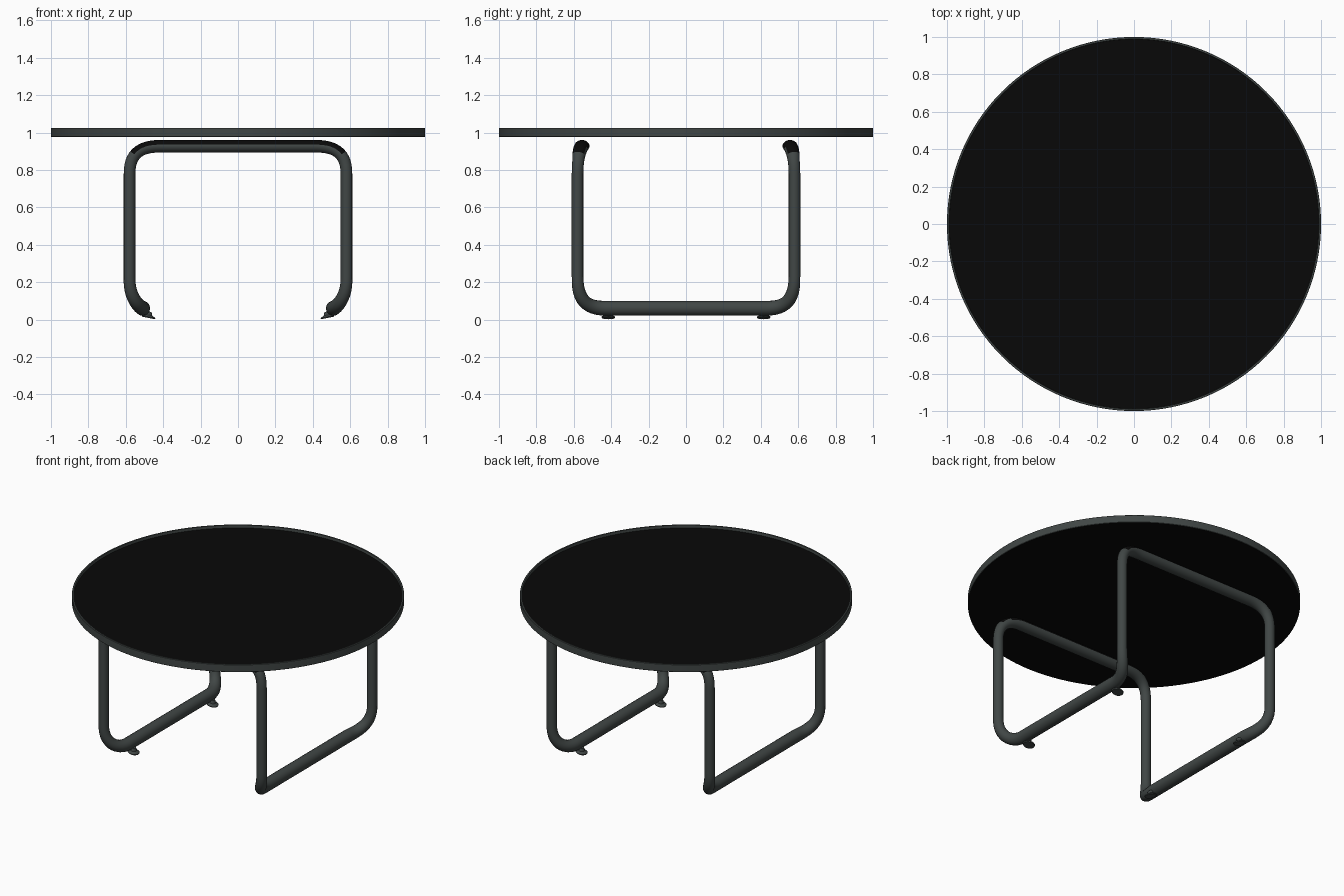
import bpy, bmesh, math
from mathutils import Vector

if "Cube" in bpy.data.objects:
    bpy.data.objects.remove(bpy.data.objects["Cube"])


def material(name, rgb):
    m = bpy.data.materials.new(name)
    m.diffuse_color = (*rgb, 1)
    m.use_nodes = True
    m.node_tree.nodes["Principled BSDF"].inputs["Base Color"].default_value = m.diffuse_color
    return m


GREY = material("dark_grey_metal", (0.052, 0.062, 0.060))
BLACK = material("black", (0.0027, 0.0027, 0.0027))


def add_object(name, mesh, angle=35):
    ob = bpy.data.objects.new(name, mesh)
    bpy.context.collection.objects.link(ob)
    bpy.ops.object.select_all(action='DESELECT')
    ob.select_set(True)
    bpy.context.view_layer.objects.active = ob
    bpy.ops.object.shade_smooth_by_angle(angle=math.radians(angle))
    return ob


def lathe(name, profile, sides, centre=(0, 0, 0), black_caps=False, tilt=0.0):
    """Stack rings of (radius, z), capped at both ends; tilt slopes it along x."""
    bm = bmesh.new()
    rings = []
    for r, z in profile:
        ring = []
        for i in range(sides):
            a = 2 * math.pi * i / sides
            x, y = r * math.cos(a), r * math.sin(a)
            ring.append(bm.verts.new((centre[0] + x, centre[1] + y, centre[2] + z + tilt * x)))
        rings.append(ring)
    for a, b in zip(rings, rings[1:]):
        for i in range(sides):
            j = (i + 1) % sides
            bm.faces.new((a[i], a[j], b[j], b[i]))
    bm.faces.new(rings[0][::-1])
    bm.faces.new(rings[-1])
    mesh = bpy.data.meshes.new(name)
    bm.to_mesh(mesh)
    bm.free()
    mesh.materials.append(GREY)
    if black_caps:
        mesh.materials.append(BLACK)
        for f in mesh.polygons:
            f.material_index = 1 if len(f.vertices) > 4 else 0
    return add_object(name, mesh)


# Round table top: black faces, grey rim standing slightly proud of the top
lathe("table_top", [(0.998, 0.976), (1.0, 0.978), (1.0, 1.024), (0.998, 1.026),
                    (0.989, 1.026), (0.988, 1.008)], 128, black_caps=True)


# One corner of the tube frame, from floor rail up to top rail
def bezier(p, n=12):
    p = [Vector(v) for v in p]
    out = []
    for i in range(n + 1):
        t = i / n
        s = 1 - t
        out.append(p[0] * s**3 + p[1] * 3 * s * s * t + p[2] * 3 * s * t * t + p[3] * t**3)
    return out


low = bezier([(0.51, 0.43, 0.061), (0.515, 0.535, 0.061), (0.585, 0.58, 0.105), (0.58, 0.58, 0.23)])
high = bezier([(0.58, 0.58, 0.78), (0.58, 0.58, 0.88), (0.53, 0.558, 0.927), (0.42, 0.556, 0.927)])
corner = ([(p, 0.040 - 0.009 * i / 12) for i, p in enumerate(low)]
          + [(p, 0.031 + 0.003 * i / 12) for i, p in enumerate(high)])

# Mirror the corner round the table into one closed loop
path = []
for sx, sy, flip in ((1, 1, 1), (-1, 1, -1), (-1, -1, 1), (1, -1, -1)):
    path += [(Vector((p.x * sx, p.y * sy, p.z)), r) for p, r in corner[::flip]]

curve = bpy.data.curves.new("frame_path", 'CURVE')
curve.dimensions = '3D'
curve.bevel_depth = 1.0
curve.bevel_resolution = 6
spline = curve.splines.new('POLY')
spline.points.add(len(path) - 1)
for pt, (p, r) in zip(spline.points, path):
    pt.co = (*p, 1)
    pt.radius = r
spline.use_cyclic_u = True
helper = bpy.data.objects.new("frame_path", curve)
bpy.context.collection.objects.link(helper)
bpy.context.view_layer.update()
tube = bpy.data.meshes.new_from_object(helper.evaluated_get(bpy.context.evaluated_depsgraph_get()))
bpy.data.objects.remove(helper)

# Top rails are slightly wider than they are tall
for v in tube.vertices:
    t = min(1, max(0, (v.co.z - 0.85) / 0.08))
    mid = math.copysign(0.556, v.co.y)
    v.co.y = mid + (v.co.y - mid) * (1 + 0.2 * t)
tube.update()

tube.materials.clear()
tube.materials.append(GREY)
tube.materials.append(BLACK)
frame = add_object("tube_frame", tube, 50)

# Upward side of the top rails is black
for f in frame.data.polygons:
    f.material_index = 1 if f.center.z > 0.893 and f.normal.z > 0.27 else 0

# Four small feet under the floor rails, sloping up outwards
for sx in (-1, 1):
    for sy in (-1, 1):
        lathe("foot", [(0.034, 0.0), (0.037, 0.006), (0.02, 0.016), (0.016, 0.035)], 20,
              (sx * 0.478, sy * 0.415, 0.009), tilt=0.2 * sx)
